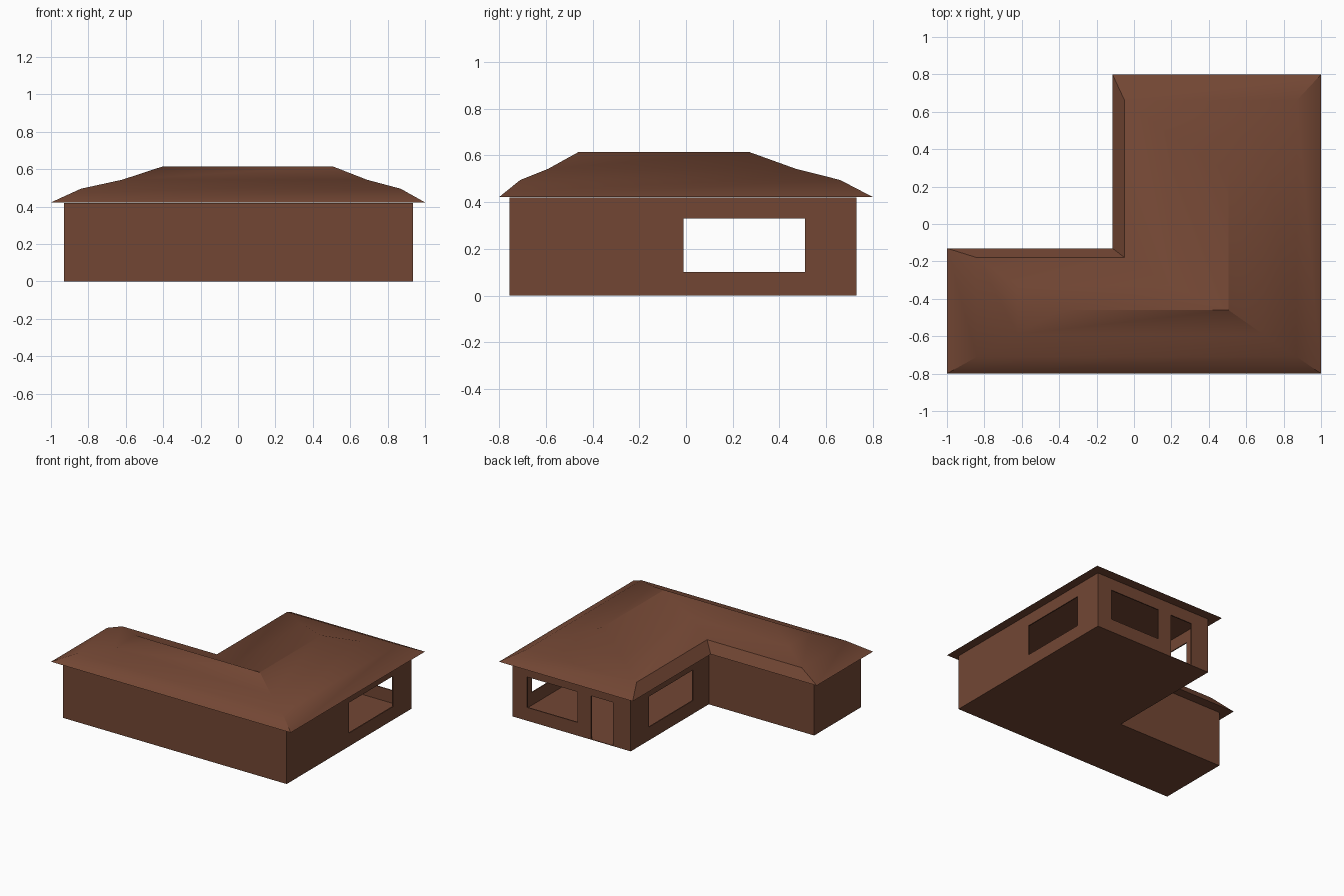
import bpy, bmesh

if "Cube" in bpy.data.objects:
    bpy.data.objects.remove(bpy.data.objects["Cube"])

mat = bpy.data.materials.new("brown")
mat.diffuse_color = (0.17, 0.062, 0.034, 1)
mat.use_nodes = True
mat.node_tree.nodes["Principled BSDF"].inputs["Base Color"].default_value = mat.diffuse_color


def finish(name, bm, flip_out=True):
    bmesh.ops.remove_doubles(bm, verts=bm.verts, dist=0.0005)
    if flip_out:
        bmesh.ops.recalc_face_normals(bm, faces=bm.faces)
    me = bpy.data.meshes.new(name)
    bm.to_mesh(me)
    bm.free()
    ob = bpy.data.objects.new(name, me)
    bpy.context.collection.objects.link(ob)
    me.materials.append(mat)
    return ob


def l_shape(xl, xr, yf, yb, xi, yi, z):
    """Corners of the L outline, anticlockwise from front left."""
    return [(xl, yf, z), (xr, yf, z), (xr, yb, z), (xi, yb, z), (xi, yi, z), (xl, yi, z)]


# Walls: one quad grid per side, leaving out the openings
Z_CUTS = [0, 0.10, 0.33, 0.42]
outline = l_shape(-0.93, 0.935, -0.755, 0.73, -0.05, -0.20, 0)
# side index: (axis, from, to, sill, head)
openings = {
    1: [(1, -0.01, 0.51, 0.10, 0.33)],                                # right window
    2: [(0, 0.395, 0.815, 0.10, 0.33), (0, 0.10, 0.28, 0.0, 0.33)],   # back window, door
    3: [(1, -0.01, 0.51, 0.10, 0.33)],                                # courtyard window
}
bm = bmesh.new()
for i, p in enumerate(outline):
    q = outline[(i + 1) % 6]
    axis = 0 if p[0] != q[0] else 1
    holes = openings.get(i, [])
    cuts = sorted({p[axis], q[axis], *[v for h in holes for v in h[1:3]]},
                  reverse=p[axis] > q[axis])
    for a, b in zip(cuts, cuts[1:]):
        for z0, z1 in zip(Z_CUTS, Z_CUTS[1:]):
            mid, zm = (a + b) / 2, (z0 + z1) / 2
            if any(h[1] < mid < h[2] and h[3] < zm < h[4] for h in holes):
                continue
            quad = []
            for u, z in ((a, z0), (b, z0), (b, z1), (a, z1)):
                co = [p[0], p[1], z]
                co[axis] = u
                quad.append(bm.verts.new(co))
            bm.faces.new(quad)
walls = finish("walls", bm, False)
sol = walls.modifiers.new("thickness", "SOLIDIFY")
sol.thickness = 0.008
sol.offset = -1

# Floor slab
bm = bmesh.new()
base = bm.faces.new([bm.verts.new(c) for c in outline])
top = bmesh.ops.extrude_face_region(bm, geom=[base])["geom"]
bmesh.ops.translate(bm, vec=(0, 0, 0.004),
                    verts=[g for g in top if isinstance(g, bmesh.types.BMVert)])
finish("floor", bm)

# Hipped roof: nested L rings rising to the ridge, closed by a flat soffit
rings = [
    l_shape(-1.0, 1.0, -0.8, 0.8, -0.115, -0.13, 0.422),
    l_shape(-0.84, 0.87, -0.71, 0.66, -0.05, -0.18, 0.495),
    l_shape(-0.62, 0.69, -0.59, 0.47, 0.20, -0.33, 0.543),
    l_shape(-0.40, 0.505, -0.46, 0.27, 0.505, -0.46, 0.615),
]
bm = bmesh.new()
loops = [[bm.verts.new(c) for c in r] for r in rings]
bm.faces.new(loops[0][::-1])
for lo, hi in zip(loops, loops[1:]):
    for i in range(6):
        j = (i + 1) % 6
        bm.faces.new((lo[i], lo[j], hi[j], hi[i]))
roof = finish("roof", bm)

# Soft shading over the roof slopes, crisp eaves
bpy.ops.object.select_all(action="DESELECT")
roof.select_set(True)
bpy.context.view_layer.objects.active = roof
bpy.ops.object.shade_smooth_by_angle(angle=0.6)
